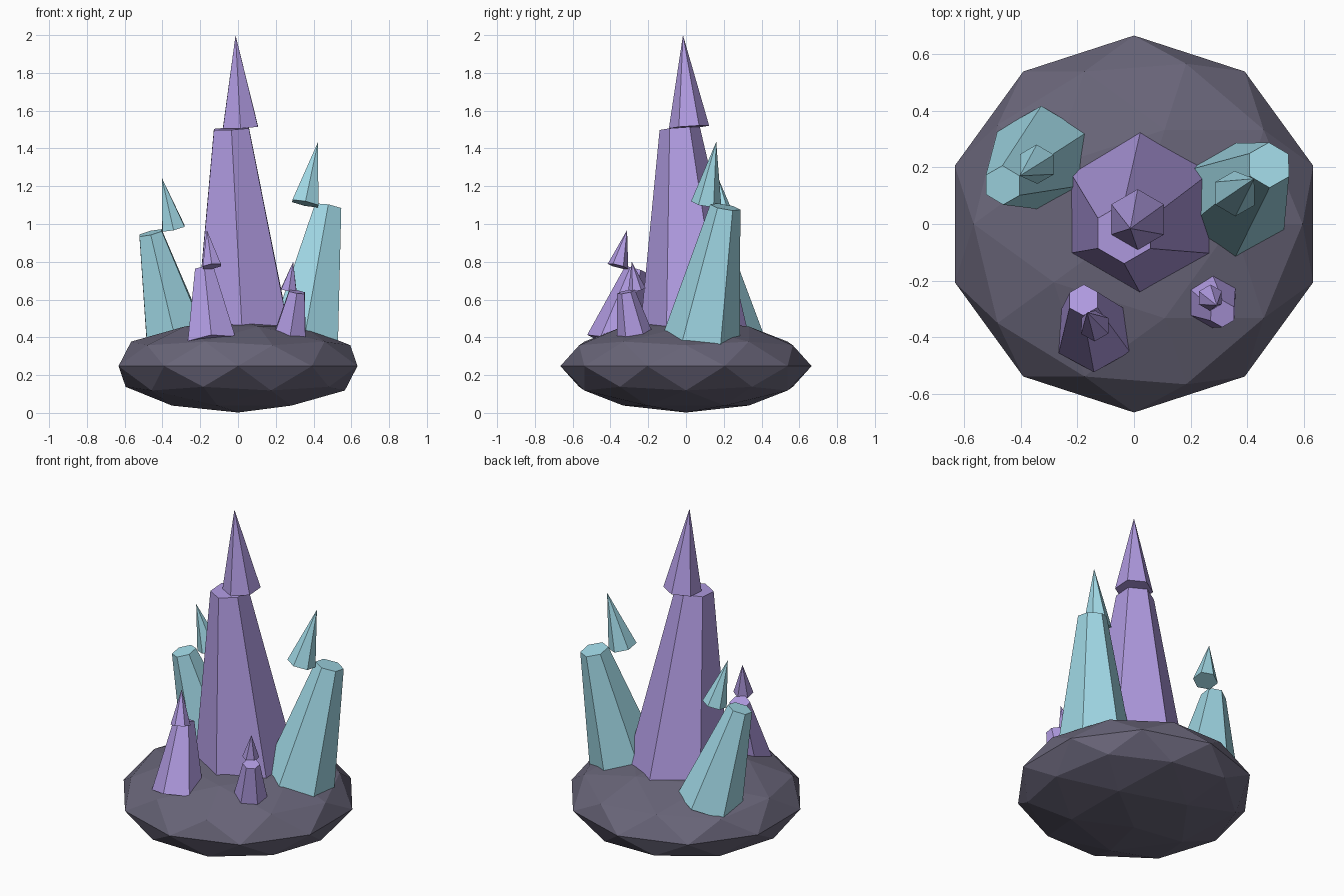
import bpy
from mathutils import Vector

if "Cube" in bpy.data.objects:
    bpy.data.objects.remove(bpy.data.objects["Cube"])


def material(name, rgb):
    m = bpy.data.materials.new(name)
    m.diffuse_color = (*rgb, 1)
    m.use_nodes = True
    m.node_tree.nodes["Principled BSDF"].inputs["Base Color"].default_value = m.diffuse_color
    return m


ROCK = material("rock", (0.14, 0.13, 0.19))
VIOLET = material("violet", (0.44, 0.33, 0.76))
TEAL = material("teal", (0.36, 0.70, 0.80))


def hex_cone(name, a, b, r1, r2, mat):
    """Six-sided cone or frustum running from point a to point b."""
    a, b = Vector(a), Vector(b)
    axis = b - a
    bpy.ops.mesh.primitive_cone_add(vertices=6, radius1=r1, radius2=r2,
                                    depth=axis.length, location=(a + b) / 2)
    ob = bpy.context.object
    ob.name = name
    ob.rotation_euler = Vector((0, 0, 1)).rotation_difference(axis).to_euler()
    ob.data.materials.append(mat)


def crystal(name, mat, foot, top, r1, r2, tip_foot, tip_top, tip_r):
    """Leaning tapered shaft sunk slightly into the rock, with an offset pointed tip."""
    foot, top = Vector(foot), Vector(top)
    sink = 0.04 / (top - foot).length
    hex_cone(name + "_shaft", foot - (top - foot) * sink, top,
             r1 + (r1 - r2) * sink, r2, mat)
    hex_cone(name + "_tip", tip_foot, tip_top, tip_r, 0, mat)


# flattened rock base
bpy.ops.mesh.primitive_ico_sphere_add(subdivisions=2, radius=1, location=(0, 0, 0.248))
rock = bpy.context.object
rock.name = "rock_base"
rock.scale = (0.665, 0.665, 0.246)
rock.data.materials.append(ROCK)

# crystals: shaft foot, shaft top, radii, tip foot, tip point, tip radius
crystal("main_crystal", VIOLET, (0.021, 0.037, 0.46), (-0.035, -0.033, 1.505), 0.28, 0.107,
        (0.013, 0.016, 1.513), (-0.013, -0.016, 2.0), 0.107)
crystal("right_crystal", TEAL, (0.355, 0.085, 0.40), (0.477, 0.208, 1.09), 0.203, 0.081,
        (0.356, 0.107, 1.108), (0.424, 0.160, 1.435), 0.081)
crystal("left_crystal", TEAL, (-0.333, 0.227, 0.41), (-0.463, 0.137, 0.953), 0.178, 0.07,
        (-0.342, 0.211, 0.977), (-0.403, 0.170, 1.244), 0.07)
crystal("front_left_crystal", VIOLET, (-0.143, -0.372, 0.41), (-0.178, -0.268, 0.76), 0.137, 0.057,
        (-0.138, -0.360, 0.776), (-0.165, -0.312, 0.968), 0.056)
crystal("front_right_crystal", VIOLET, (0.276, -0.273, 0.415), (0.312, -0.317, 0.641), 0.095, 0.048,
        (0.269, -0.260, 0.652), (0.292, -0.287, 0.80), 0.047)
